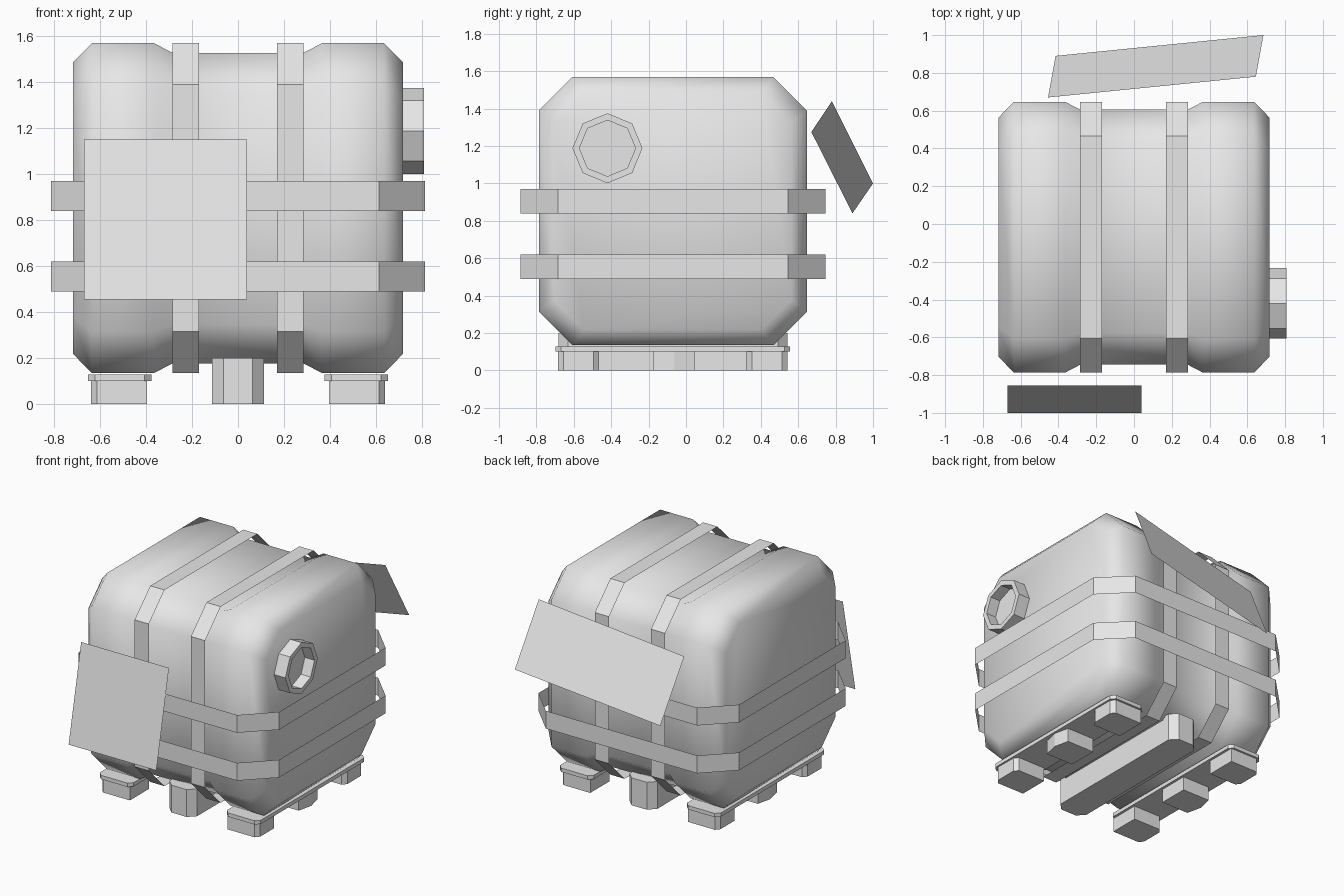
import bpy
import math

cube = bpy.data.objects.get("Cube")
if cube:
    bpy.data.objects.remove(cube, do_unlink=True)

grey = bpy.data.materials.new("plain_grey")
grey.use_nodes = True
grey.diffuse_color = (0.8, 0.8, 0.8, 1)
grey.node_tree.nodes["Principled BSDF"].inputs["Base Color"].default_value = (0.8, 0.8, 0.8, 1)

CY, CZ, HALF = -0.07, 0.852, 0.717   # body centre and half size


def make(name, verts, faces, smooth=0):
    mesh = bpy.data.meshes.new(name)
    mesh.from_pydata(verts, [], faces)
    mesh.materials.append(grey)
    obj = bpy.data.objects.new(name, mesh)
    bpy.context.collection.objects.link(obj)
    bpy.ops.object.select_all(action='DESELECT')
    obj.select_set(True)
    bpy.context.view_layer.objects.active = obj
    # consistent outward normals
    bpy.ops.object.mode_set(mode='EDIT')
    bpy.ops.mesh.select_all(action='SELECT')
    bpy.ops.mesh.normals_make_consistent(inside=False)
    bpy.ops.object.mode_set(mode='OBJECT')
    if smooth:
        bpy.ops.object.shade_smooth_by_angle(angle=math.radians(smooth))
    return obj


def loft(name, rings, caps=True, smooth=0):
    """Join equal-length rings of points, optionally closing both ends."""
    n = len(rings[0])
    verts = [p for ring in rings for p in ring]
    faces = [(k * n + i, k * n + (i + 1) % n, (k + 1) * n + (i + 1) % n, (k + 1) * n + i)
             for k in range(len(rings) - 1) for i in range(n)]
    if caps:
        faces += [tuple(range(n)), tuple(range(len(verts) - n, len(verts)))]
    return make(name, verts, faces, smooth)


def octagon(a, b, c):
    """Rectangle of half sizes a, b with corners cut by c."""
    return [(a - c, -b), (a, c - b), (a, b - c), (a - c, b),
            (c - a, b), (-a, b - c), (-a, c - b), (c - a, -b)]


def section(x, inset):
    h = HALF - inset
    return [(x, CY + u, CZ + v) for u, v in octagon(h, h, 0.18 * h / HALF)]


def prism(name, outline, z0, z1, smooth=0):
    return loft(name, [[(x, y, z) for x, y in outline] for z in (z0, z1)], smooth=smooth)


# Chamfered tank with a slightly narrower waist
half_profile = [(0.717, 0.083), (0.635, 0), (0.365, 0), (0.285, 0.042)]
profile = [(-x, i) for x, i in half_profile] + half_profile[::-1]
loft("tank_body", [section(x, i) for x, i in profile], smooth=60)

# Thin straps running over the top and underneath
for side, sign in (("left", 1), ("right", -1)):
    loft("vertical_strap_" + side,
         [section(sign * x, 0) for x in (0.17, 0.285)], caps=False)

# Thin straps running around the sides
for level, z in (("lower", 0.49), ("upper", 0.84)):
    ring = octagon(0.812, 0.815, 0.2)
    loft("side_strap_" + level,
         [[(x, y + CY, h) for x, y in ring] for h in (z, z + 0.13)], caps=False)


# Recessed eight-sided filler cap on the left side
def cap_ring(x, r):
    return [(x, -0.42 + r * math.sin(math.pi * i / 4), 1.188 + r * math.cos(math.pi * i / 4))
            for i in range(8)]


loft("filler_cap", [cap_ring(0.70, 0.187), cap_ring(0.808, 0.187),
                    cap_ring(0.808, 0.15), cap_ring(0.73, 0.15)])

# Loose flat panels in front and behind
make("front_panel", [(-0.67, -1, 0.455), (0.04, -1, 0.455),
                     (0.04, -0.855, 1.15), (-0.67, -0.855, 1.15)], [(0, 1, 2, 3)])
make("back_panel", [(0.685, 1, 1), (-0.415, 0.89, 0.84),
                    (-0.455, 0.67, 1.275), (0.645, 0.78, 1.44)], [(0, 1, 2, 3)])

# Centre runner
prism("centre_runner", [(x, y + CY) for x, y in octagon(0.112, 0.612, 0.05)], 0, 0.2, 30)

# Side rails, each carrying three feet
for side, s in (("left", 1), ("right", -1)):
    prism("rail_" + side, [(s * 0.514 + x, y + CY) for x, y in octagon(0.137, 0.627, 0.03)],
          0.1, 0.128)
    for place, y in (("front", -0.575), ("middle", -0.065), ("back", 0.432)):
        d = 0.11
        cut = 0.11 if place == "middle" else 0.03
        outline = [(0.395, y - d), (0.613, y - d), (0.638, y - d + cut)]
        if place != "middle":
            outline.append((0.638, y + d - cut))
        outline += [(0.613, y + d), (0.395, y + d)]
        prism(f"foot_{place}_{side}", [(s * x, v) for x, v in outline], 0, 0.11)
